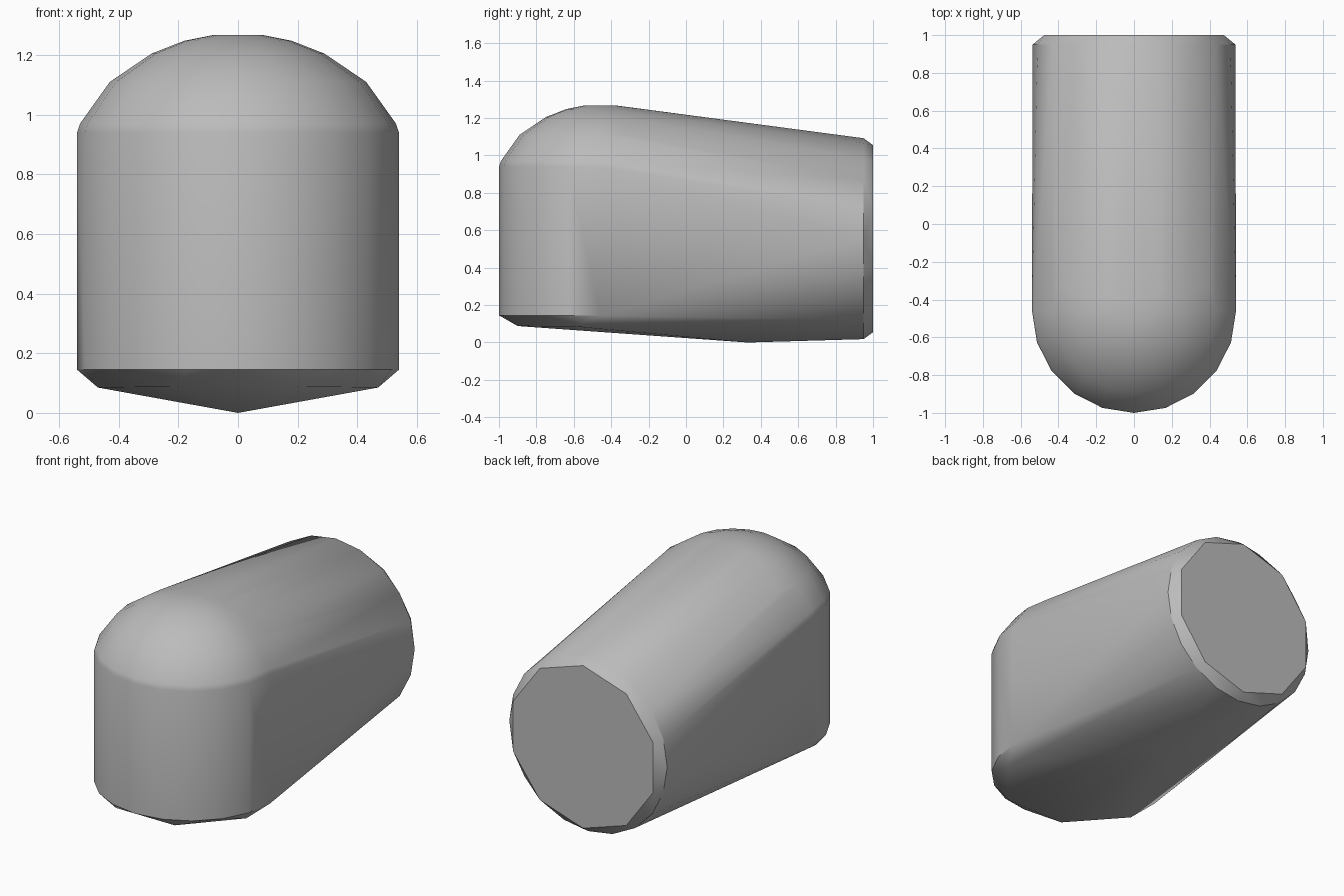
import bpy
import bmesh
from math import cos, sin, tau, radians

cube = bpy.data.objects.get("Cube")
if cube:
    bpy.data.objects.remove(cube, do_unlink=True)

FRONT_Y = -0.46   # axis of the upright rounded front
BACK_Z = 0.555    # axis of the round back end


def ring(radius, count, place, offset=0.0):
    """Points of a circle, mapped into position by place(a, b)."""
    angles = [tau * (i + offset) / count for i in range(count)]
    return [place(radius * cos(a), radius * sin(a)) for a in angles]


def level(z):
    return lambda a, b: (a, FRONT_Y + b, z)


def upright(y):
    return lambda a, b: (a, y, BACK_Z + b)


points = []

# Upright front column and the dome on top of it
dome_profile = [(0.54, 0.145), (0.54, 0.94), (0.53, 0.97), (0.43, 1.11),
                (0.29, 1.205), (0.18, 1.248), (0.08, 1.268)]
for radius, z in dome_profile:
    points += ring(radius, 20, level(z))

# Bevelled foot of the column and the lowest point of the belly
for side in (-1, 1):
    points += [(side * 0.2, -0.9, 0.088), (side * 0.47, -0.59, 0.085)]
points.append((0, 0.33, 0))

# Round back end with its chamfered rim
points += ring(0.537, 20, upright(0.95))
points += ring(0.5, 10, upright(1.0), 0.5)

# Wrap everything in one convex skin
bm = bmesh.new()
for p in points:
    bm.verts.new(p)
hull = bmesh.ops.convex_hull(bm, input=bm.verts)
loose = [v for v in bm.verts if not v.link_faces]
bmesh.ops.delete(bm, geom=loose, context='VERTS')
bmesh.ops.dissolve_limit(bm, angle_limit=radians(0.5),
                         verts=bm.verts, edges=bm.edges)
bmesh.ops.recalc_face_normals(bm, faces=bm.faces)
mesh = bpy.data.meshes.new("rounded_body")
bm.to_mesh(mesh)
bm.free()
body = bpy.data.objects.new("rounded_body", mesh)
bpy.context.collection.objects.link(body)

# Plain grey finish
grey = bpy.data.materials.new("plain_grey")
grey.use_nodes = True
colour = (0.5, 0.5, 0.5, 1)
grey.diffuse_color = colour
grey.node_tree.nodes["Principled BSDF"].inputs["Base Color"].default_value = colour
mesh.materials.append(grey)

bpy.ops.object.select_all(action='DESELECT')
body.select_set(True)
bpy.context.view_layer.objects.active = body
bpy.ops.object.shade_smooth_by_angle(angle=radians(30))
